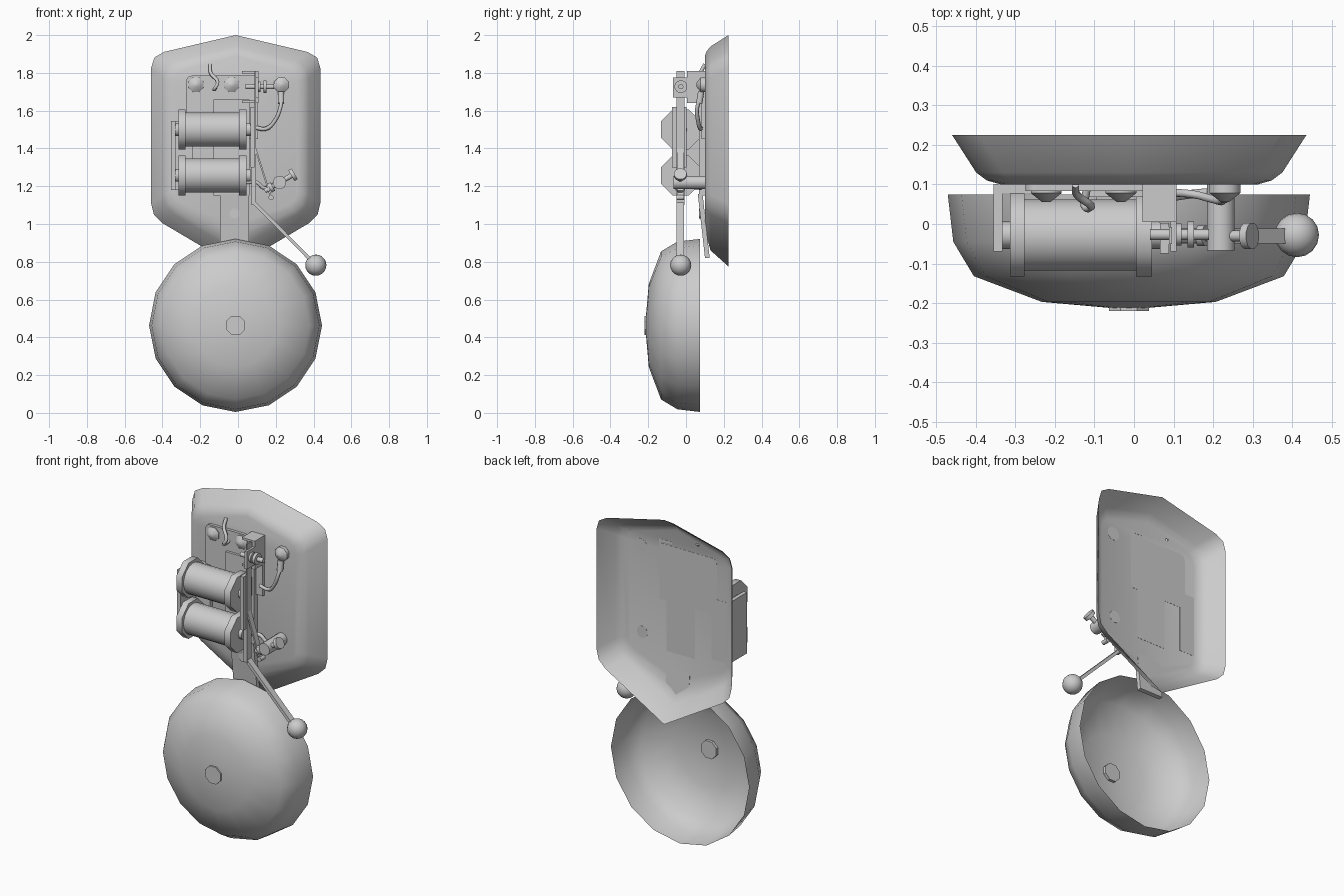
import bpy, bmesh, math
from mathutils import Vector, Matrix

if "Cube" in bpy.data.objects:
    bpy.data.objects.remove(bpy.data.objects["Cube"])

grey = bpy.data.materials.new("grey metal")
grey.diffuse_color = (0.6, 0.6, 0.6, 1)
grey.use_nodes = True
grey.node_tree.nodes["Principled BSDF"].inputs["Base Color"].default_value = grey.diffuse_color


def finish(name, bm, smooth=None):
    bmesh.ops.recalc_face_normals(bm, faces=bm.faces)
    me = bpy.data.meshes.new(name)
    bm.to_mesh(me)
    bm.free()
    me.materials.append(grey)
    ob = bpy.data.objects.new(name, me)
    bpy.context.collection.objects.link(ob)
    if smooth:
        bpy.ops.object.select_all(action='DESELECT')
        ob.select_set(True)
        bpy.context.view_layer.objects.active = ob
        bpy.ops.object.shade_smooth_by_angle(angle=math.radians(smooth))
    return ob


def bar(name, p0, p1, side, width, thick):
    """Rectangular bar from p0 to p1, its width lying along side."""
    p0, p1, s = Vector(p0), Vector(p1), Vector(side).normalized()
    d = (p1 - p0).normalized()
    n = d.cross(s)
    m = Matrix((s * width, n * thick, p1 - p0)).transposed().to_4x4()
    m.translation = (p0 + p1) / 2
    bm = bmesh.new()
    bmesh.ops.create_cube(bm, size=1, matrix=m)
    return finish(name, bm)


def box(name, x0, x1, y0, y1, z0, z1):
    x, y = (x0 + x1) / 2, (y0 + y1) / 2
    return bar(name, (x, y, z0), (x, y, z1), (1, 0, 0), x1 - x0, y1 - y0)


def rod(name, p0, p1, r, n=12, r2=None, smooth=50):
    p0, p1 = Vector(p0), Vector(p1)
    d = p1 - p0
    m = (Matrix.Translation((p0 + p1) / 2) @ d.to_track_quat('Z', 'Y').to_matrix().to_4x4()
         @ Matrix.Rotation(math.pi / n, 4, 'Z'))
    bm = bmesh.new()
    bmesh.ops.create_cone(bm, cap_ends=True, segments=n, radius1=r,
                          radius2=r if r2 is None else r2, depth=d.length, matrix=m)
    return finish(name, bm, smooth)


def loft(name, rings, smooth):
    """Open shell through equal rings, closed by a face on the last one."""
    bm = bmesh.new()
    vs = [[bm.verts.new(p) for p in ring] for ring in rings]
    n = len(vs[0])
    for a, b in zip(vs, vs[1:]):
        for i in range(n):
            j = (i + 1) % n
            bm.faces.new((a[i], a[j], b[j], b[i]))
    bm.faces.new(vs[-1])
    return finish(name, bm, smooth)


def wire(name, pts, r):
    cu = bpy.data.curves.new(name, 'CURVE')
    cu.dimensions = '3D'
    cu.bevel_depth, cu.bevel_resolution, cu.resolution_u = r, 1, 4
    cu.use_fill_caps = True
    sp = cu.splines.new('BEZIER')
    sp.bezier_points.add(len(pts) - 1)
    for bp, p in zip(sp.bezier_points, pts):
        bp.co = p
        bp.handle_left_type = bp.handle_right_type = 'AUTO'
    cu.materials.append(grey)
    ob = bpy.data.objects.new(name, cu)
    bpy.context.collection.objects.link(ob)
    bpy.ops.object.select_all(action='DESELECT')
    ob.select_set(True)
    bpy.context.view_layer.objects.active = ob
    bpy.ops.object.convert(target='MESH')


# Back plate: hollow six-sided pan with rounded side corners
def pan_ring(y, w, top, shoulder, hip, bottom, c):
    cx = -0.012
    right = []
    for z, apex in ((shoulder, top), (hip, bottom)):
        corner = Vector((w, z))
        to_apex = (Vector((0, apex)) - corner).normalized()
        to_side = Vector((0, 1 if z == hip else -1))
        a, b = corner + to_apex * c, corner + to_side * c
        arc = [a, (a + b) / 4 + corner / 2, b]
        right += arc if z == shoulder else arc[::-1]
    pts = [(0, top)] + [tuple(p) for p in right] + [(0, bottom)]
    pts += [(-p[0], p[1]) for p in reversed(right)]
    return [(cx + x, y, z) for x, z in pts]


loft("back_plate", [
    pan_ring(0.225, 0.448, 2.0, 1.895, 1.04, 0.775, 0.07),
    pan_ring(0.13, 0.387, 1.94, 1.845, 1.085, 0.86, 0.07),
    pan_ring(0.11, 0.36, 1.915, 1.82, 1.10, 0.93, 0.06),
    pan_ring(0.1, 0.325, 1.89, 1.80, 1.12, 0.99, 0.05)], 50)

# Bell gong: open sixteen-sided dish with a centre cap
BX, BZ = -0.013, 0.463
loft("bell_gong", [[(BX + r * math.cos(i * math.pi / 8), y, BZ + r * math.sin(i * math.pi / 8))
                    for i in range(16)]
                   for y, r in ((0.075, 0.458), (-0.045, 0.444), (-0.132, 0.392),
                                (-0.197, 0.22), (-0.212, 0.05))], 50)
rod("bell_cap", (BX, -0.22, BZ), (BX, -0.195, BZ), 0.055, 8, smooth=30)

# Base frame, stem and the tongue that reaches the bell
box("frame_header", -0.245, 0.105, 0.083, 0.101, 1.45, 1.785)
box("frame_header_edge", -0.275, -0.245, 0.083, 0.101, 1.45, 1.755)
rod("frame_header_corner", (-0.245, 0.083, 1.755), (-0.245, 0.101, 1.755), 0.03, 16)
box("frame_stem", -0.13, 0.06, 0.068, 0.101, 1.15, 1.66)
bar("bell_tongue", (-0.018, 0.075, 1.16), (-0.018, 0.113, 0.82), (1, 0, 0), 0.155, 0.025)
rod("tongue_rivet", (-0.018, 0.09, 1.055), (-0.018, 0.07, 1.055), 0.028, 8)

# Electromagnet coils with octagonal end flanges and poles
for label, z in (("upper", 1.5), ("lower", 1.257)):
    def along(name, x0, x1, r, n):
        rod(label + name, (x0, -0.028, z), (x1, -0.028, z), r, n)
    along("_coil", -0.28, 0.01, 0.091, 20)
    along("_left_flange", -0.314, -0.277, 0.114, 8)
    along("_right_flange", 0.005, 0.045, 0.114, 8)
    along("_pole", -0.34, 0.066, 0.035, 10)

# Yoke joining the coils, with its foot on the plate
box("yoke", -0.355, -0.332, -0.07, 0.1, 1.18, 1.545)
box("yoke_foot", -0.355, -0.24, 0.077, 0.101, 1.18, 1.545)

# Rivet domes along the top
for i, x in enumerate((-0.222, -0.033, 0.23)):
    rod(f"rivet_{i}", (x, 0.101, 1.737), (x, 0.078, 1.737), 0.042, 8)
    rod(f"rivet_head_{i}", (x, 0.078, 1.737), (x, 0.056, 1.737), 0.042, 8, 0.012, 60)

# Channel bracket at the top of the armature
box("bracket_side", 0.092, 0.108, 0.005, 0.101, 1.64, 1.81)
box("bracket_top", 0.022, 0.1, 0.005, 0.101, 1.797, 1.81)
box("bracket_bottom", 0.022, 0.1, 0.005, 0.101, 1.64, 1.653)
box("bracket_tab", 0.092, 0.108, -0.07, 0.01, 1.67, 1.775)

# Contact screw through the bracket
rod("contact_screw", (0.04, -0.027, 1.727), (0.19, -0.027, 1.727), 0.014, 10)
rod("contact_nut", (0.108, -0.027, 1.727), (0.12, -0.027, 1.727), 0.03, 8)
rod("contact_knob", (0.135, -0.027, 1.727), (0.152, -0.027, 1.727), 0.034, 12)

# Armature, spring strips and hammer
box("armature", 0.066, 0.088, -0.075, 0.002, 1.30, 1.62)
box("armature_spring", 0.088, 0.096, -0.05, -0.008, 1.10, 1.81)
box("hammer_stem", 0.072, 0.09, -0.05, -0.01, 1.10, 1.32)
bar("hammer_arm", (0.078, -0.03, 1.12), (0.40, -0.03, 0.795), (0, 1, 0), 0.038, 0.018)
bar("contact_spring", (0.092, -0.03, 1.40), (0.175, -0.03, 1.14), (0, 1, 0), 0.036, 0.009)
rod("spring_tip", (0.175, -0.05, 1.14), (0.175, -0.01, 1.14), 0.014, 8)
bm = bmesh.new()
bmesh.ops.create_uvsphere(bm, u_segments=16, v_segments=10, radius=0.056,
                          matrix=Matrix.Translation((0.412, -0.028, 0.782)))
finish("hammer_ball", bm, 60)

# Post with its angled adjusting screw
rod("post", (0.22, -0.067, 1.22), (0.22, 0.101, 1.22), 0.036, 12)
d, c = Vector((math.cos(math.radians(30)), 0, math.sin(math.radians(30)))), Vector((0.22, -0.03, 1.22))
rod("adjust_screw", c - d * 0.09, c + d * 0.085, 0.014, 10)
rod("adjust_nut", c - d * 0.062, c - d * 0.042, 0.028, 8)
rod("adjust_knob", c + d * 0.072, c + d * 0.092, 0.034, 12)

# Connecting wires
wire("right_wire", [(0.23, 0.085, 1.68), (0.225, 0.06, 1.62), (0.19, 0.065, 1.54),
                    (0.15, 0.075, 1.505), (0.09, 0.08, 1.51)], 0.011)
rod("wire_lug", (0.228, 0.07, 1.64), (0.228, 0.08, 1.70), 0.018, 8)
wire("lower_wire", [(0.04, 0.07, 1.22), (0.10, 0.07, 1.22), (0.14, 0.075, 1.19),
                    (0.19, 0.08, 1.21)], 0.011)
wire("left_wire", [(-0.12, 0.085, 1.72), (-0.125, 0.045, 1.715), (-0.108, 0.045, 1.75),
                   (-0.145, 0.075, 1.80), (-0.148, 0.1, 1.845)], 0.01)
